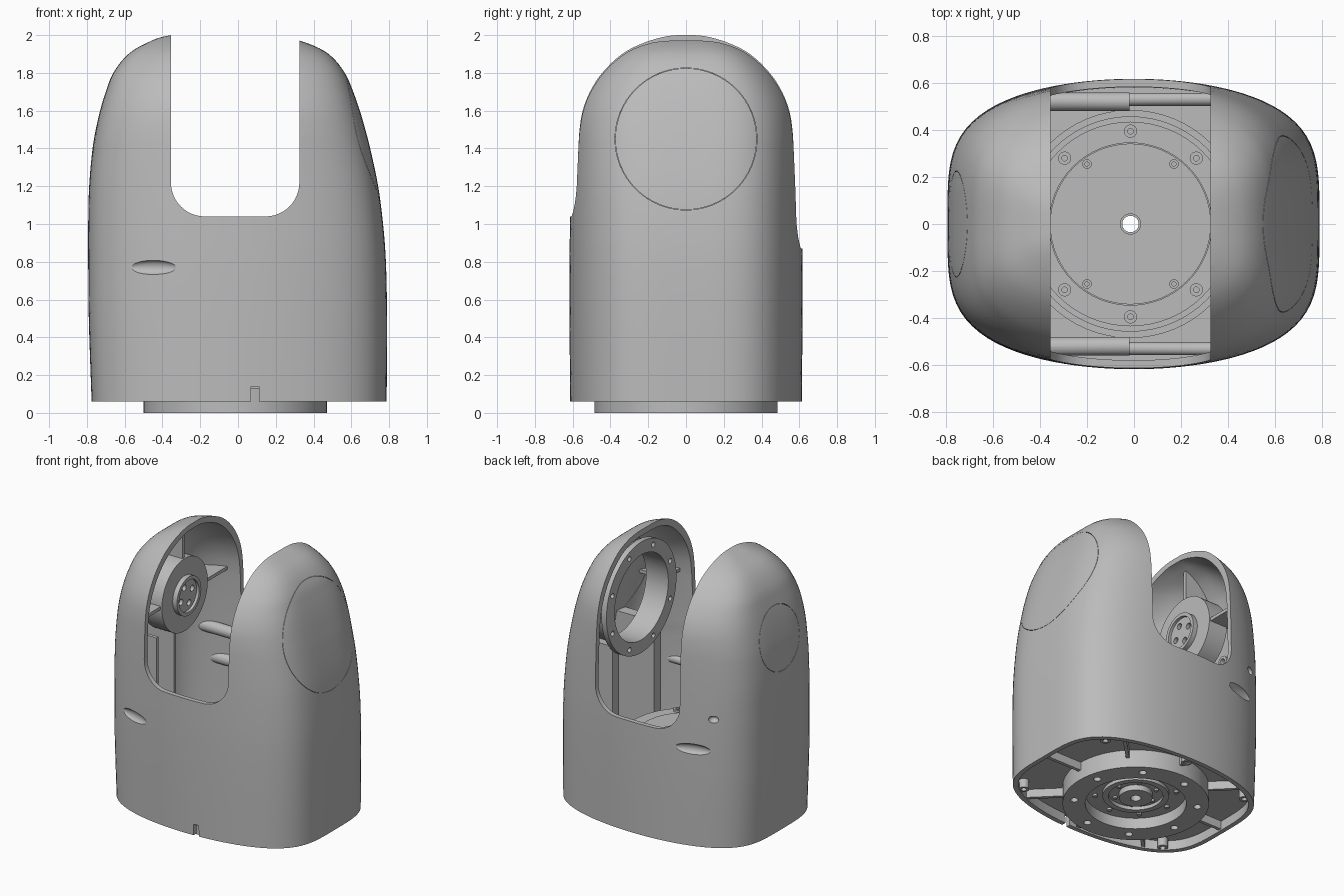
import bpy, bmesh, math
from mathutils import Matrix, Vector

cube = bpy.data.objects.get("Cube")
if cube:
    bpy.data.objects.remove(cube)

grey = bpy.data.materials.new("plain_grey")
grey.use_nodes = True
colour = (0.5, 0.5, 0.5, 1)
grey.diffuse_color = colour
grey.node_tree.nodes["Principled BSDF"].inputs["Base Color"].default_value = colour

# height, reach to -x, reach to +x, half depth
PROFILE = [(.06, .775, .787, .613), (.5, .79, .789, .617), (.8, .793, .783, .617),
           (1, .793, .768, .614), (1.2, .788, .742, .61), (1.4, .77, .7, .605),
           (1.5, .753, .674, .6), (1.6, .73, .645, .585), (1.7, .7, .61, .548),
           (1.8, .66, .565, .483), (1.9, .58, .48, .38), (1.96, .48, .36, .27),
           (2, .355, .2, .14), (2.02, .12, .06, .05)]
LEFT, RIGHT, HUB_Z = -.355, .325, 1.45


def finish(name, bm):
    bmesh.ops.recalc_face_normals(bm, faces=bm.faces)
    mesh = bpy.data.meshes.new(name)
    bm.to_mesh(mesh)
    bm.free()
    mesh.materials.append(grey)
    obj = bpy.data.objects.new(name, mesh)
    bpy.context.collection.objects.link(obj)
    return obj


def smooth_rows(rows, steps):
    """Hermite curve through the profile rows, by height."""
    rows = [Vector(r) for r in rows]
    last = len(rows) - 1
    slopes = []
    for i in range(last + 1):
        a, b = rows[max(i - 1, 0)], rows[min(i + 1, last)]
        slopes.append((b - a) / (b[0] - a[0]))
    out = []
    for i in range(last):
        p, q = rows[i], rows[i + 1]
        span = q[0] - p[0]
        for s in range(steps):
            t = s / steps
            out.append(p * (1 + 2 * t) * (1 - t) ** 2 + slopes[i] * span * t * (1 - t) ** 2
                       + q * t * t * (3 - 2 * t) + slopes[i + 1] * span * t * t * (t - 1))
    return out + [rows[-1]]


def loft(name, inset=0.0, sides=120):
    """Bowed, round-cornered sections; an inset copy runs out through the bottom."""
    bm = bmesh.new()
    rings = []
    rows = smooth_rows(PROFILE, 4)
    if inset:
        rows = [Vector((-.1, *rows[0][1:]))] + rows
    for z, neg, pos, depth in rows:
        ring_verts = []
        for i in range(sides):
            c, s = math.cos(math.tau * i / sides), math.sin(math.tau * i / sides)
            r = math.sqrt(2 / (c * c + math.sqrt(c ** 4 + 4 * s ** 4)))
            x = r * c * max((pos if c > 0 else neg) - inset, .01)
            y = r * s * max(depth - inset, .01)
            ring_verts.append(bm.verts.new((x, y, z - (inset if z > 1 else 0))))
        rings.append(ring_verts)
    for low, high in zip(rings, rings[1:]):
        for i in range(sides):
            j = (i + 1) % sides
            bm.faces.new((low[i], low[j], high[j], high[i]))
    bm.faces.new(rings[0])
    bm.faces.new(rings[-1])
    return finish(name, bm)


def box(name, low, high, bottom_round=0):
    bm = bmesh.new()
    low, high = Vector(low), Vector(high)
    bmesh.ops.create_cube(bm, size=1, matrix=Matrix.Translation((low + high) / 2)
                          @ Matrix.Diagonal((*(high - low), 1)))
    if bottom_round:
        edges = [e for e in bm.edges if all(abs(v.co.z - low.z) < .001 for v in e.verts)
                 and abs(e.verts[0].co.x - e.verts[1].co.x) < .001]
        bmesh.ops.bevel(bm, geom=edges, offset=bottom_round, segments=12, profile=.5, affect='EDGES')
    return finish(name, bm)


def ball(name, centre, radii, turn=0.0):
    bm = bmesh.new()
    bmesh.ops.create_uvsphere(bm, u_segments=32, v_segments=16, radius=1,
                              matrix=Matrix.Translation(centre) @ Matrix.Rotation(turn, 4, 'Z')
                              @ Matrix.Diagonal((*radii, 1)))
    return finish(name, bm)


def ring(name, outer, inner, low, high, centre=(0, 0), axis='Z', sides=64):
    """Tube along an axis; solid when the inner radius is zero."""
    bm = bmesh.new()
    corners = [(outer, low), (outer, high), (inner, high), (inner, low)]
    loops = []
    for radius, along in corners if inner else corners[:2]:
        loop = []
        for u, v in around(sides, radius, centre):
            loop.append(bm.verts.new((u, v, along) if axis == 'Z' else (along, u, v)))
        loops.append(loop)
    for a, b in zip(loops, loops[1:] + loops[:1]) if inner else [loops]:
        for i in range(sides):
            j = (i + 1) % sides
            bm.faces.new((a[i], a[j], b[j], b[i]))
    if not inner:
        for loop in loops:
            bm.faces.new(loop)
    return finish(name, bm)


def combine(obj, tool, operation='DIFFERENCE', keep=False):
    mod = obj.modifiers.new("cut", 'BOOLEAN')
    mod.object, mod.operation, mod.solver = tool, operation, 'EXACT'
    bpy.context.view_layer.objects.active = obj
    bpy.ops.object.modifier_apply(modifier=mod.name)
    if not keep:
        bpy.data.objects.remove(tool)
    return obj


def around(count, radius, centre=(0, 0), start=0.0):
    for i in range(count):
        t = start + math.tau * i / count
        yield centre[0] + radius * math.cos(t), centre[1] + radius * math.sin(t)


# Hollow forked housing
housing = loft("housing")
combine(housing, loft("cavity", .033))
core = loft("fit_limit", .024)
combine(housing, box("front_slot", (LEFT, -.9, 1.04), (RIGHT, 0, 2.3), .18))
combine(housing, box("back_slot", (LEFT, -.01, .87), (RIGHT, .9, 2.3), .18))
combine(housing, box("front_notch", (.07, -.7, 0), (.11, -.5, .14)))
combine(housing, ring("large_seam", .376, .374, .45, .9, (0, HUB_Z), 'X'))
combine(housing, ring("small_seam", .226, .224, -.9, -.5, (0, HUB_Z), 'X'))
for side in (-1, 1):
    combine(housing, ball("slit", (-.45, side * .565, .77), (.135, .03, .038), side * .29))
combine(housing, ball("back_dimple", (-.58, .51, 1), (.035, .035, .025)))


def fit(obj):
    return combine(obj, core, 'INTERSECT', True)


# Floor and turntable
MID = (-.015, 0)
floor = fit(box("floor_plate", (-1, -1, .13), (1, 1, .2)))
combine(floor, ring("floor_hole", .4, 0, .05, .4, MID))
drum = ring("base_drum", .485, .335, 0, .25, MID)
for spot in around(8, .41, MID, .2):
    combine(drum, ring("bolt_hole", .025, 0, -.1, .05, spot, sides=20))
ring("drum_core", .34, .045, .08, .5, MID)
ring("outer_disc", .435, .345, .2, .54, MID)
ring("outer_lip", .458, .43, .2, .52, MID)
ring("inner_disc", .342, .045, .4, .55, MID)
ring("centre_collar", .045, .035, .04, .56, MID, sides=32)
ring("lower_ring", .22, .18, .055, .1, MID)
ring("lower_hub", .11, .045, .04, .1, MID)
for spot in around(8, .27, MID):
    ring("lower_bolt", .016, 0, .065, .1, spot, sides=16)
for spot in around(6, .145, MID):
    ring("hub_bolt", .014, 0, .065, .1, spot, sides=16)
for spot in [p for t in (-1, 1) for p in around(3, .395, MID, t * math.pi / 2)]:
    # two outer screws sit on the diagonals beside each middle one
    side = math.copysign(1, spot[1])
    if abs(spot[0] - MID[0]) < .01:
        for x, y in ((0, .395), (.28, .28), (-.28, .28)):
            ring("disc_screw", .028, .012, .53, .555, (MID[0] + x, side * y), sides=24)
for x in (-.2, .17):
    for y in (-.255, .255):
        ring("small_screw", .02, .009, .54, .56, (x, y), sides=20)

# Underside ribs and screw bosses
for i in range(8):
    rib = box("underside_rib", (.47, -.012, .07), (.9, .012, .15))
    rib.data.transform(Matrix.Rotation(math.tau * i / 8, 4, 'Z'))
    fit(rib)
for x in (-.6, 0, .6):
    for side in (-1, 1):
        y = side * (.54 if x == 0 else .42)
        ring("rim_boss", .035, .018, .065, .15, (x, y), sides=24)

# Joining tubes near the front and back walls
for side in (-1, 1):
    fit(ring("wide_tube", .04, .022, -.68, -.02, (side * .52, .77), 'X', 24))
    fit(ring("narrow_tube", .028, 0, -.02, .68, (side * .53, .77), 'X', 24))
fit(ring("upper_tube", .042, .022, -.7, -.36, (.48, 1), 'X', 24))

# Bearing ring in the +x arm
flange = ring("bearing_flange", .405, .31, .36, .4, (0, HUB_Z), 'X')
for spot in around(8, .36, (0, HUB_Z), .39):
    combine(flange, ring("flange_hole", .018, 0, .3, .45, spot, 'X', 16))
fit(ring("bearing_sleeve", .345, .31, .39, .54, (0, HUB_Z), 'X'))

# Pivot hub in the -x arm
fit(ring("pivot_hub", .265, .1, -.58, -.43, (0, HUB_Z), 'X'))
ring("pivot_collar", .14, .115, -.44, -.395, (0, HUB_Z), 'X')
plate = ring("pivot_plate", .12, 0, -.47, -.415, (0, HUB_Z), 'X')
for spot in around(4, .07, (0, HUB_Z), .4):
    combine(plate, ring("pivot_hole", .022, 0, -.44, -.35, spot, 'X', 16))

# Stiffening ribs and posts inside both arms
for low, high, radius, posts in ((-.79, -.44, .25, ((-.3, .012), (-.1, .012))),
                                 (.4, .78, .33, ((.24, .04), (-.24, .04)))):
    fit(box("top_rib", (low, -.012, HUB_Z + radius), (high, .012, 2)))
    for side in (-1, 1):
        ends = sorted((side * radius, side * .7))
        fit(box("side_rib", (low, ends[0], HUB_Z - .012), (high, ends[1], HUB_Z + .012)))
    for y, half in posts:
        fit(box("arm_post", (low, y - half, .19), (high, y + half, HUB_Z - radius * .8)))

bpy.data.objects.remove(core)

# Smooth curved walls, keep edges crisp
for obj in bpy.context.scene.objects:
    obj.select_set(obj.type == 'MESH')
bpy.context.view_layer.objects.active = housing
bpy.ops.object.shade_smooth_by_angle(angle=math.radians(30))
